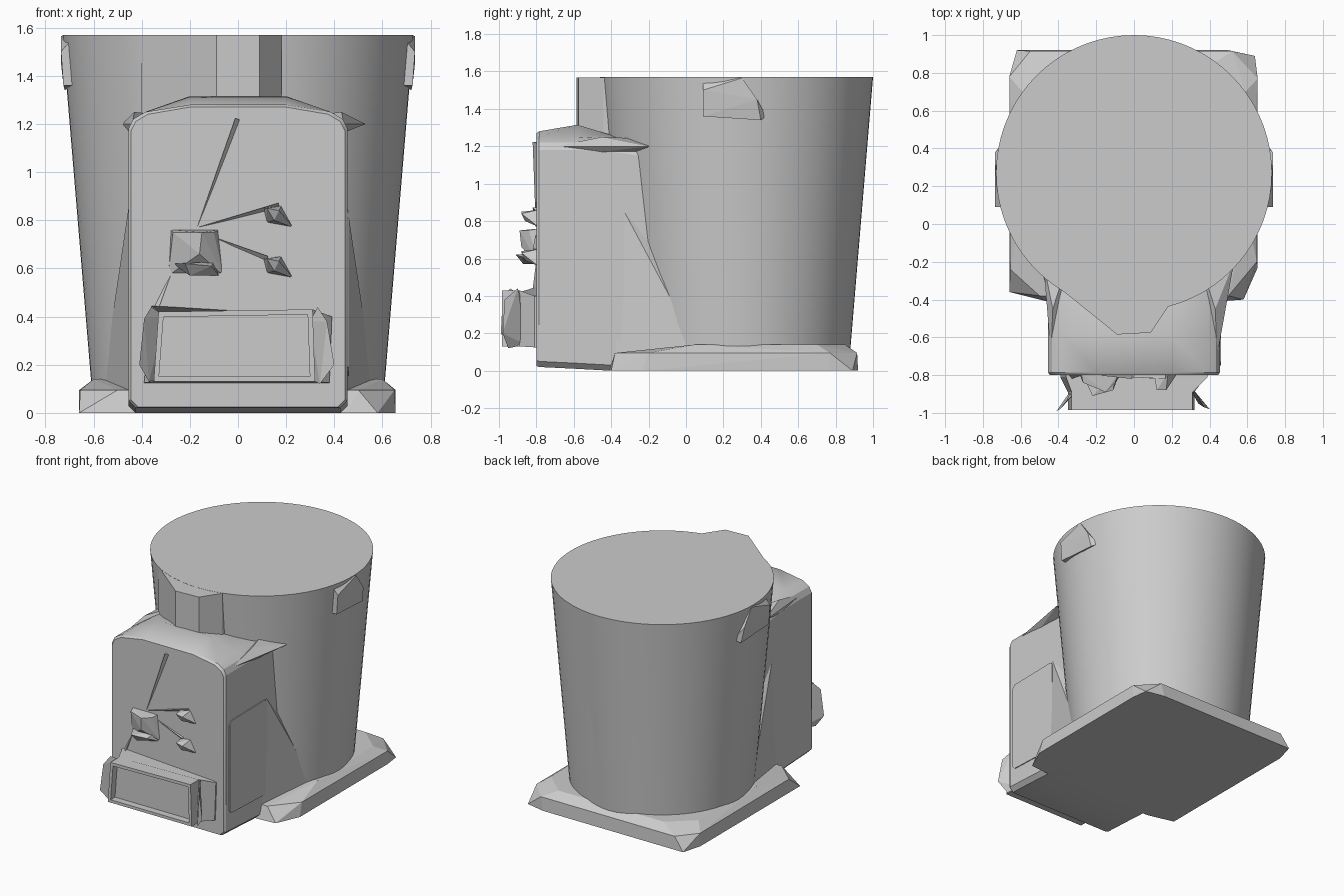
import bpy, bmesh, math
from mathutils import Vector

cube = bpy.data.objects.get("Cube")
if cube:
    bpy.data.objects.remove(cube, do_unlink=True)

grey = bpy.data.materials.new("plain grey")
grey.use_nodes = True
grey.diffuse_color = (0.6, 0.6, 0.6, 1)
grey.node_tree.nodes["Principled BSDF"].inputs["Base Color"].default_value = (0.6, 0.6, 0.6, 1)


def finish(name, bm, smooth=0):
    bmesh.ops.recalc_face_normals(bm, faces=bm.faces)
    mesh = bpy.data.meshes.new(name)
    bm.to_mesh(mesh)
    bm.free()
    mesh.materials.append(grey)
    obj = bpy.data.objects.new(name, mesh)
    bpy.context.collection.objects.link(obj)
    if smooth:
        bpy.ops.object.select_all(action='DESELECT')
        obj.select_set(True)
        bpy.context.view_layer.objects.active = obj
        bpy.ops.object.shade_smooth_by_angle(angle=math.radians(smooth))
    return obj


def hull(name, points):
    """Faceted solid wrapped around a few points."""
    bm = bmesh.new()
    for p in points:
        bm.verts.new(p)
    res = bmesh.ops.convex_hull(bm, input=bm.verts)
    loose = [g for g in res["geom_interior"] if isinstance(g, bmesh.types.BMVert)]
    bmesh.ops.delete(bm, geom=loose, context='VERTS')
    return finish(name, bm)


def loft(name, rings, smooth=0):
    """Skin between equal-length rings, capped at both ends."""
    bm = bmesh.new()
    rows = [[bm.verts.new(p) for p in ring] for ring in rings]
    n = len(rows[0])
    for a, b in zip(rows, rows[1:]):
        for i in range(n):
            j = (i + 1) % n
            bm.faces.new((a[i], a[j], b[j], b[i]))
    bm.faces.new(rows[0])
    bm.faces.new(rows[-1])
    return finish(name, bm, smooth)


def prism(outline, z0, z1):
    return [(x, y, z) for x, y in outline for z in (z0, z1)]


# Tapered round body
def circle(r, z, n=72):
    return [(r * math.cos(2 * math.pi * i / n), 0.27 + r * math.sin(2 * math.pi * i / n), z)
            for i in range(n)]


loft("tapered_body", [circle(0.605, 0.06), circle(0.61, 0.13), circle(0.73, 1.57)], 35)

# Pouring lip on the front of the rim
hull("front_lip", prism([(-0.4, -0.335), (-0.09, -0.585), (0.09, -0.575), (0.18, -0.44),
                         (0.18, -0.2), (-0.4, -0.2)], 1.2, 1.569))

# Front housing with rounded shoulders
def section(y, w, shoulder, top, bottom):
    half = [(w - 0.03, bottom), (w, bottom + 0.03), (w, shoulder), (w - 0.02, shoulder + 0.04),
            (w - 0.07, shoulder + 0.07), (0.2, top)]
    return [(x, y, z) for x, z in half] + [(-x, y, z) for x, z in reversed(half)]


loft("front_housing", [
    section(-0.80, 0.445, 1.17, 1.27, 0.025),
    section(-0.785, 0.455, 1.18, 1.28, 0.02),
    section(-0.58, 0.455, 1.18, 1.315, 0.01),
    section(-0.40, 0.455, 1.17, 1.26, 0.0),
    section(-0.10, 0.455, 1.13, 1.21, 0.0)], 25)

# Shoulder wings and lower fillets join the housing to the body
for side, tip, name in ((1, 0.53, "left"), (-1, 0.48, "right")):
    hull(name + "_shoulder_wing", [(side * x, y, z) for x, y, z in (
        (0.44, -0.7, 1.2), (0.455, -0.45, 1.17), (0.43, -0.45, 1.25), (tip, -0.2, 1.2),
        (0.35, -0.2, 1.24), (0.4, -0.2, 1.16))])
    hull(name + "_lower_fillet", [(side * x, y, z) for x, y, z in (
        (0.455, -0.33, 0.85), (0.455, -0.38, 0.02), (0.56, 0.05, 0.14),
        (0.3, 0, 0.05), (0.3, 0, 0.8))])

# Base slab with chamfered corners, rising towards the body
foot = [(-0.66, -0.36), (-0.46, -0.41), (0.45, -0.41), (0.58, -0.4), (0.655, -0.23),
        (0.655, 0.77), (0.64, 0.89), (0.5, 0.92), (-0.62, 0.92), (-0.66, 0.78)]
edge = [(-0.655, -0.24), (-0.5, -0.38), (0.5, -0.38), (0.65, -0.2),
        (0.655, 0.77), (0.52, 0.915), (-0.55, 0.915), (-0.66, 0.78)]
ridge = [(-0.6, 0.05), (0.6, 0.05), (0.59, 0.7), (0.42, 0.85), (-0.42, 0.85), (-0.59, 0.7)]
hull("base_slab", [(x, y, 0) for x, y in foot] + [(x, y, 0.095) for x, y in edge]
     + [(x, y, 0.14) for x, y in ridge])

# Thin access panel on the left side
hull("side_panel", [(x, y, z) for x in (0.45, 0.461) for y, z in (
    (-0.75, 0.19), (-0.73, 0.17), (-0.33, 0.155), (-0.33, 0.82), (-0.345, 0.84),
    (-0.73, 0.835), (-0.75, 0.81))])

# Grip tabs below the rim
for side, name in ((1, "left"), (-1, "right")):
    hull(name + "_rim_tab", [(side * x, y, z) for x, y, z in (
        (0.68, 0.09, 1.565), (0.735, 0.09, 1.5), (0.725, 0.09, 1.36), (0.68, 0.09, 1.36),
        (0.735, 0.3, 1.565), (0.735, 0.38, 1.45), (0.72, 0.4, 1.34), (0.68, 0.43, 1.36))])

# Drawer: tapered block with a recessed front
bm = bmesh.new()
back = [(-0.39, 0.125), (0.38, 0.125), (0.39, 0.40), (-0.36, 0.445)]
front = [(-0.35, 0.13), (0.32, 0.13), (0.31, 0.43), (-0.33, 0.42)]
rows = [[bm.verts.new((x, y, z)) for x, z in pts]
        for pts, y in ((back, -0.79), (back, -0.81), (front, -0.89), (front, -0.985))]
for a, b in zip(rows, rows[1:]):
    for i in range(4):
        j = (i + 1) % 4
        bm.faces.new((a[i], a[j], b[j], b[i]))
panel = bm.faces.new(rows[-1])
bmesh.ops.recalc_face_normals(bm, faces=bm.faces)
bmesh.ops.inset_individual(bm, faces=[panel], thickness=0.03)
inner = bmesh.ops.extrude_face_region(bm, geom=[panel])
bmesh.ops.delete(bm, geom=[panel], context='FACES_ONLY')
moved = [g for g in inner["geom"] if isinstance(g, bmesh.types.BMVert)]
bmesh.ops.translate(bm, verts=moved, vec=Vector((0, 0.05, 0)))
finish("drawer", bm)

# Jagged end pieces of the drawer
hull("drawer_right_flare", [(-0.41, -0.99, 0.2), (-0.39, -0.98, 0.39), (-0.36, -0.94, 0.44),
                            (-0.3, -0.88, 0.4), (-0.32, -0.86, 0.14), (-0.37, -0.95, 0.13)])
hull("drawer_left_flare", [(0.40, -0.98, 0.2), (0.37, -0.97, 0.38), (0.33, -0.90, 0.44),
                           (0.30, -0.88, 0.38), (0.30, -0.86, 0.14), (0.34, -0.95, 0.12)])

# Large knob: block with a notched pyramid underneath
hull("large_knob", [(-0.28, -0.79, 0.76), (-0.08, -0.79, 0.76), (-0.29, -0.79, 0.57),
                    (-0.06, -0.79, 0.57), (-0.27, -0.84, 0.75), (-0.10, -0.84, 0.75),
                    (-0.15, -0.89, 0.75), (-0.16, -0.88, 0.66)])
hull("knob_lower_spur", [(-0.27, -0.80, 0.62), (-0.10, -0.80, 0.63), (-0.22, -0.91, 0.62),
                         (-0.11, -0.88, 0.61), (-0.2, -0.87, 0.57), (-0.08, -0.8, 0.57)])

# Two small knobs
for name, x, z in (("upper", 0.15, 0.82), ("lower", 0.15, 0.61)):
    hull(name + "_small_knob", [(x - 0.045, -0.79, z + 0.03), (x + 0.03, -0.79, z + 0.04),
                                (x + 0.08, -0.79, z - 0.05), (x - 0.03, -0.79, z - 0.03),
                                (x - 0.03, -0.88, z + 0.03), (x + 0.02, -0.88, z + 0.02),
                                (x, -0.86, z - 0.02)])

# Narrow creases spreading over the front face
for i, (tx, tz) in enumerate(((0.0, 1.22), (0.17, 0.86), (0.12, 0.64), (-0.34, 0.44))):
    start = Vector((-0.17, 0, 0.77)) if i < 2 else Vector((-0.1, 0, 0.73))
    if i == 3:
        start = Vector((-0.28, 0, 0.57))
    end = Vector((tx, 0, tz))
    along = (end - start).normalized()
    across = Vector((-along.z, 0, along.x)) * 0.012
    hull("front_crease_%d" % (i + 1), [start + Vector((0, -0.795, 0)),
                                       start + Vector((0, -0.803, 0)),
                                       end + across + Vector((0, -0.795, 0)),
                                       end - across + Vector((0, -0.795, 0)),
                                       end + across + Vector((0, -0.82, 0))])
